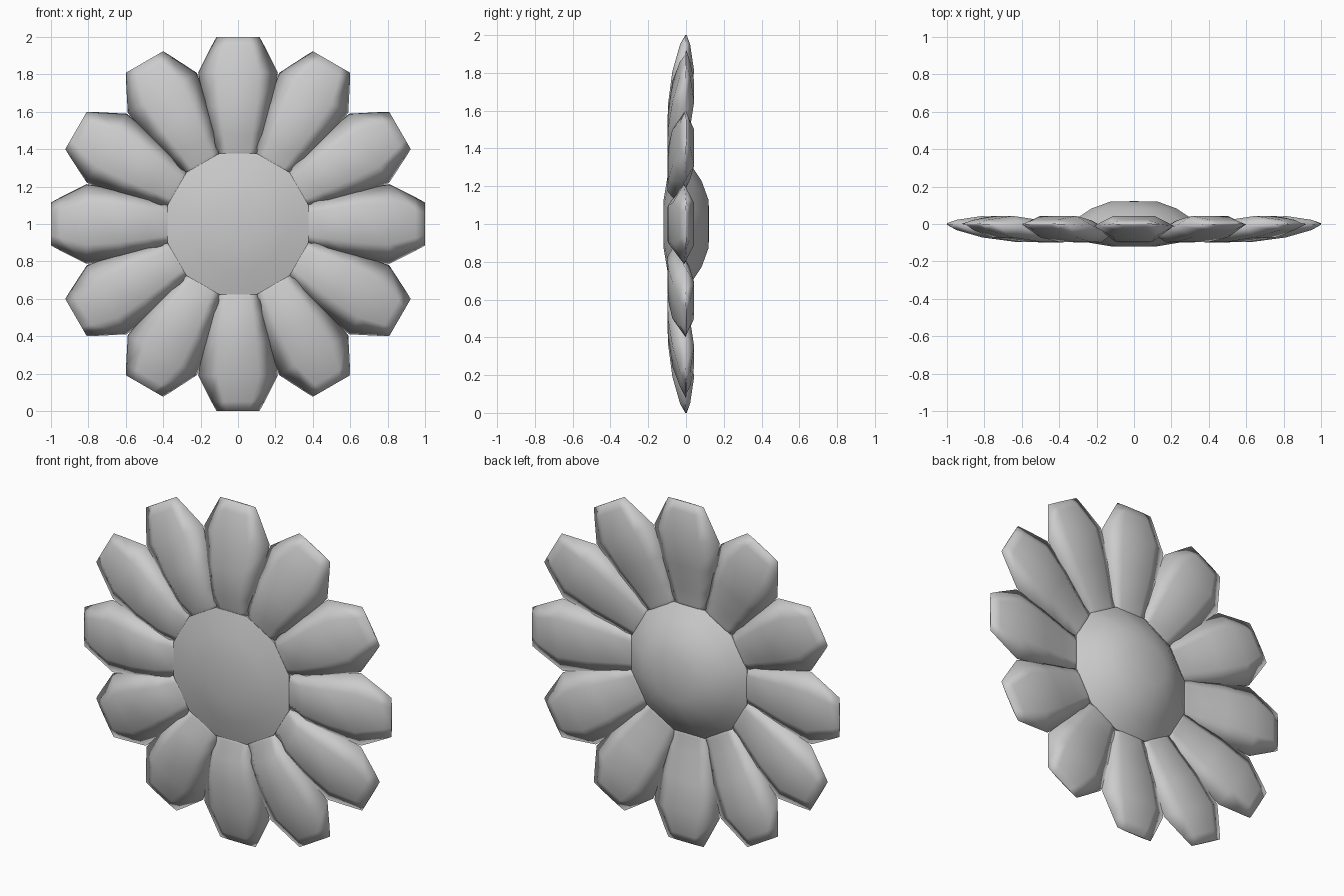
import bpy, bmesh, math
from mathutils import Matrix

cube = bpy.data.objects.get("Cube")
if cube:
    bpy.data.objects.remove(cube, do_unlink=True)

grey = bpy.data.materials.new("light_grey")
grey.use_nodes = True
colour = (0.6, 0.6, 0.6, 1)
grey.diffuse_color = colour
grey.node_tree.nodes["Principled BSDF"].inputs["Base Color"].default_value = colour

PETALS = 12
CENTRE = Matrix.Translation((0, 0, 1))


def skin(bm, rings):
    """Bridge equal-length closed rings of vertices."""
    for a, b in zip(rings, rings[1:]):
        n = len(a)
        for i in range(n):
            j = (i + 1) % n
            bm.faces.new((a[i], a[j], b[j], b[i]))


def finish(bm, name):
    bmesh.ops.recalc_face_normals(bm, faces=bm.faces)
    mesh = bpy.data.meshes.new(name)
    bm.to_mesh(mesh)
    bm.free()
    mesh.materials.append(grey)
    mesh.shade_smooth()
    obj = bpy.data.objects.new(name, mesh)
    bpy.context.collection.objects.link(obj)
    return obj


# Petal: six-sided sections along the radius (radius, half width, front, edge, back)
sections = [
    (0.33, 0.115, -0.055, -0.045, -0.035),
    (0.39, 0.125, -0.063, -0.045, -0.027),
    (0.48, 0.150, -0.098, -0.045, -0.010),
    (0.63, 0.188, -0.096, -0.030, 0.020),
    (0.81, 0.213, -0.072, -0.010, 0.043),
    (0.95, 0.142, -0.032, -0.002, 0.022),
    (1.00, 0.115, -0.004, 0.000, 0.004),
]
bm = bmesh.new()
rings = []
for r, w, front, edge, back in sections:
    inner = 0.52 * w
    outline = [(-w, edge), (-inner, front), (inner, front),
               (w, edge), (inner, back), (-inner, back)]
    rings.append([bm.verts.new((x, y, r)) for x, y in outline])
skin(bm, rings)
bm.faces.new(rings[0])
bm.faces.new(rings[-1])
petal = finish(bm, "petal_1")

# Ring of petals sharing the same mesh
for k in range(PETALS):
    obj = petal
    if k:
        obj = bpy.data.objects.new(f"petal_{k + 1}", petal.data)
        bpy.context.collection.objects.link(obj)
    obj.matrix_world = CENTRE @ Matrix.Rotation(k * math.tau / PETALS, 4, "Y")

# Flower centre: shallow front dome and deeper back dome (radius, y)
profile = [(0.13, -0.119), (0.26, -0.098), (0.39, -0.062), (0.39, -0.03),
           (0.31, 0.035), (0.235, 0.083), (0.13, 0.120)]
bm = bmesh.new()
rings = []
for r, y in profile:
    angles = [(i + 0.5) * math.tau / PETALS for i in range(PETALS)]
    rings.append([bm.verts.new((r * math.cos(a), y, r * math.sin(a))) for a in angles])
skin(bm, rings)
for ring, y in ((rings[0], -0.12), (rings[-1], 0.122)):
    pole = bm.verts.new((0, y, 0))
    for i in range(PETALS):
        bm.faces.new((ring[i], ring[(i + 1) % PETALS], pole))
centre = finish(bm, "flower_centre")
centre.matrix_world = CENTRE
# Keep the rim crisp where the domes meet the petals
for e in centre.data.edges:
    a, b = (centre.data.vertices[i].co for i in e.vertices)
    if abs(a.y - b.y) < 0.001 and min(a.xz.length, b.xz.length) > 0.38:
        e.use_edge_sharp = True
